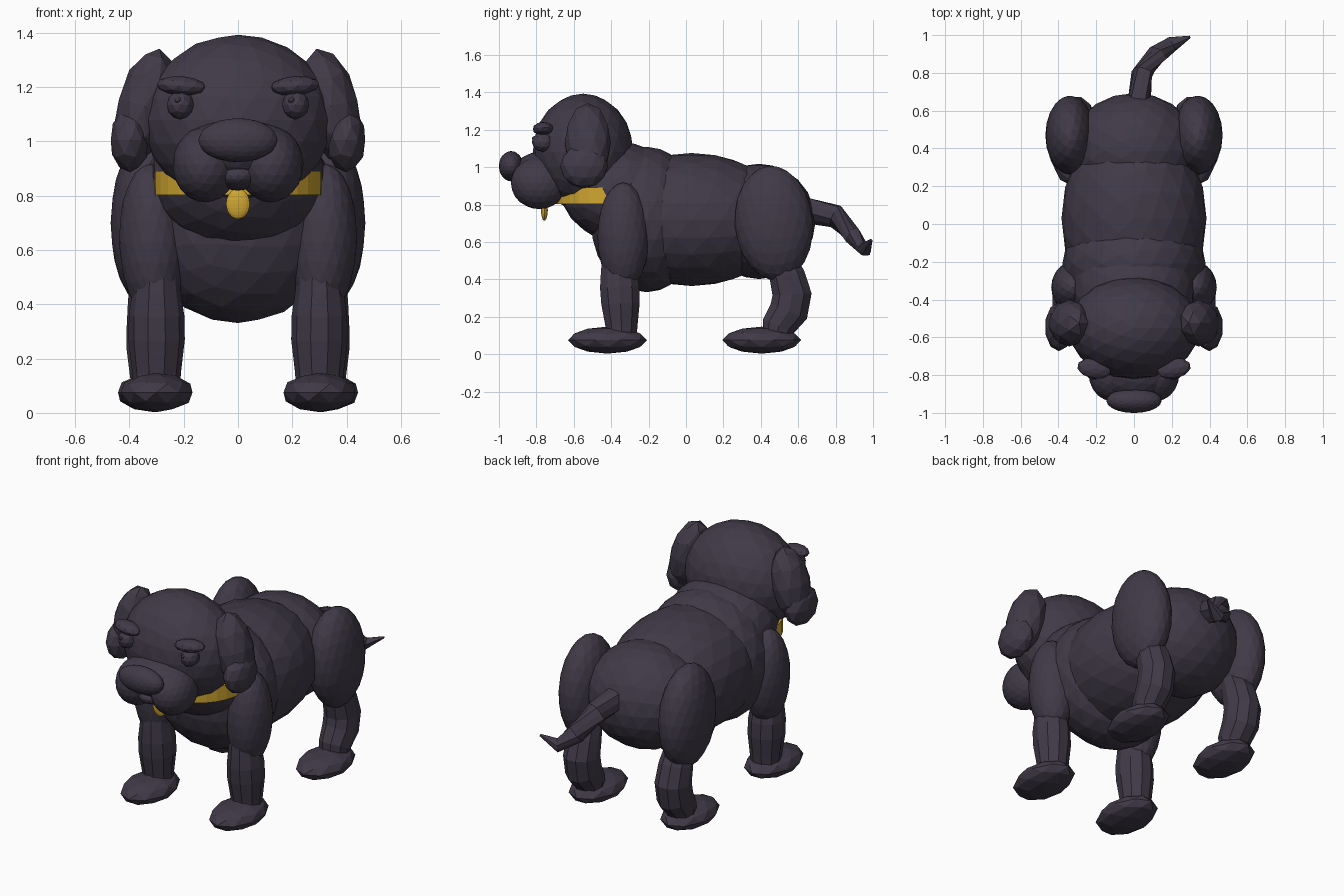
import bpy, bmesh, math
from mathutils import Vector, Matrix, Euler

if "Cube" in bpy.data.objects:
    bpy.data.objects.remove(bpy.data.objects["Cube"])


def material(name, rgb):
    m = bpy.data.materials.new(name)
    m.diffuse_color = (*rgb, 1)
    m.use_nodes = True
    m.node_tree.nodes["Principled BSDF"].inputs["Base Color"].default_value = m.diffuse_color
    return m


FUR = material("charcoal fur", (0.052, 0.042, 0.064))
GOLD = material("gold", (0.63, 0.38, 0.03))


def finish(name, bm, mat):
    bmesh.ops.recalc_face_normals(bm, faces=bm.faces)
    me = bpy.data.meshes.new(name)
    bm.to_mesh(me)
    bm.free()
    me.materials.append(mat)
    ob = bpy.data.objects.new(name, me)
    bpy.context.collection.objects.link(ob)
    return ob


def blob(name, loc, radii, rot=(0, 0, 0), sub=3, mat=FUR):
    """Faceted ellipsoid; rot is in degrees."""
    bm = bmesh.new()
    bmesh.ops.create_icosphere(bm, subdivisions=sub, radius=1.01 if sub > 2 else 1.03)
    e = Euler([math.radians(a) for a in rot])
    bm.transform(Matrix.LocRotScale(Vector(loc), e, Vector(radii)))
    return finish(name, bm, mat)


def pair(name, loc, radii, rot=(0, 0, 0), sub=3):
    """Mirrored left and right ellipsoids."""
    for s, side in ((1, "left"), (-1, "right")):
        blob(f"{name}_{side}", (s * loc[0], loc[1], loc[2]), radii,
             (rot[0], s * rot[1], s * rot[2]), sub)


def tube(name, rings, sides=10, groove=1.0):
    """Tube through (center, radius_x, radius_y) rings, tilted to follow its path."""
    bm = bmesh.new()
    loops = []
    for i, (c, rx, ry) in enumerate(rings):
        a = Vector(rings[max(i - 1, 0)][0])
        b = Vector(rings[min(i + 1, len(rings) - 1)][0])
        q = Vector((0, 0, 1)).rotation_difference((b - a).normalized())
        loop = []
        for k in range(sides):
            t = 2 * math.pi * k / sides
            g = groove if k % 2 else 1
            p = Vector((rx * g * math.cos(t), ry * g * math.sin(t), 0))
            loop.append(bm.verts.new(Vector(c) + q @ p))
        loops.append(loop)
    for lo, hi in zip(loops, loops[1:]):
        for k in range(sides):
            n = (k + 1) % sides
            bm.faces.new((lo[k], lo[n], hi[n], hi[k]))
    bm.faces.new(loops[0])
    bm.faces.new(loops[-1])
    return finish(name, bm, FUR)


# Torso
blob("chest", (0, -0.21, 0.72), (0.375, 0.30, 0.385))
blob("belly", (0, 0.03, 0.72), (0.38, 0.52, 0.352))
blob("rump", (0, 0.39, 0.71), (0.34, 0.30, 0.305))
blob("neck", (0, -0.34, 0.86), (0.32, 0.335, 0.27), (-14, 0, 0))

# Head and face
blob("head", (0, -0.55, 1.08), (0.345, 0.267, 0.31))
blob("muzzle_bridge", (0, -0.76, 0.965), (0.215, 0.165, 0.12))
pair("cheek", (0.12, -0.785, 0.915), (0.12, 0.15, 0.138))
blob("chin", (0, -0.79, 0.875), (0.09, 0.12, 0.055))
blob("nose", (0, -0.935, 1.005), (0.145, 0.065, 0.08))
pair("eye", (0.212, -0.765, 1.135), (0.05, 0.058, 0.052), sub=2)
for s, x in (("left", 0.197), ("right", -0.222)):
    blob(f"pupil_{s}", (x, -0.812, 1.153), (0.012, 0.012, 0.012), sub=2)
pair("eyebrow", (0.21, -0.765, 1.205), (0.09, 0.052, 0.035), (0, -4, 10), 2)
pair("ear_upper", (0.342, -0.525, 1.13), (0.102, 0.12, 0.212), (0, -14, 0), 2)
pair("ear_tip", (0.398, -0.545, 1.005), (0.072, 0.125, 0.115), sub=2)

# Legs
pair("shoulder", (0.315, -0.335, 0.63), (0.122, 0.137, 0.285), (0, 2, 0))
pair("thigh", (0.338, 0.47, 0.70), (0.13, 0.207, 0.305), (5, 0, 0))
for s, side in ((1, "left"), (-1, "right")):
    x = 0.30 * s
    tube(f"front_shin_{side}", [
        ((x, -0.345, 0.08), 0.085, 0.085),
        ((x, -0.345, 0.15), 0.09, 0.09),
        ((x, -0.35, 0.27), 0.104, 0.108),
        ((x, -0.355, 0.36), 0.102, 0.11),
        ((x, -0.36, 0.44), 0.09, 0.10),
        ((x, -0.36, 0.55), 0.08, 0.09)])
    x = 0.31 * s
    tube(f"hind_shin_{side}", [
        ((x, 0.485, 0.08), 0.08, 0.08),
        ((x, 0.495, 0.15), 0.09, 0.095),
        ((x, 0.55, 0.23), 0.10, 0.11),
        ((x, 0.567, 0.32), 0.10, 0.11),
        ((x, 0.54, 0.42), 0.095, 0.10),
        ((x, 0.50, 0.52), 0.08, 0.08)])
pair("front_paw", (0.30, -0.42, 0.075), (0.135, 0.205, 0.07), sub=2)
pair("hind_paw", (0.31, 0.405, 0.075), (0.135, 0.205, 0.07), sub=2)

# Curled, faceted tail
tube("tail", [
    ((0.02, 0.60, 0.78), 0.068, 0.075),
    ((0.045, 0.80, 0.74), 0.058, 0.068),
    ((0.12, 0.895, 0.63), 0.05, 0.06),
    ((0.20, 0.955, 0.56), 0.035, 0.045),
    ((0.295, 0.99, 0.61), 0.006, 0.008)], groove=0.9)

# Collar band and tag
bm = bmesh.new()
bmesh.ops.create_cone(bm, cap_ends=True, segments=32, radius1=0.31, radius2=0.31,
                      depth=0.09, matrix=Matrix.Translation((0, -0.40, 0.847)))
finish("collar", bm, GOLD)
bm = bmesh.new()
bmesh.ops.create_uvsphere(bm, u_segments=16, v_segments=12, radius=1)
bm.transform(Matrix.LocRotScale(Vector((0, -0.757, 0.77)), None,
                                Vector((0.044, 0.018, 0.056))))
finish("collar_tag", bm, GOLD)
